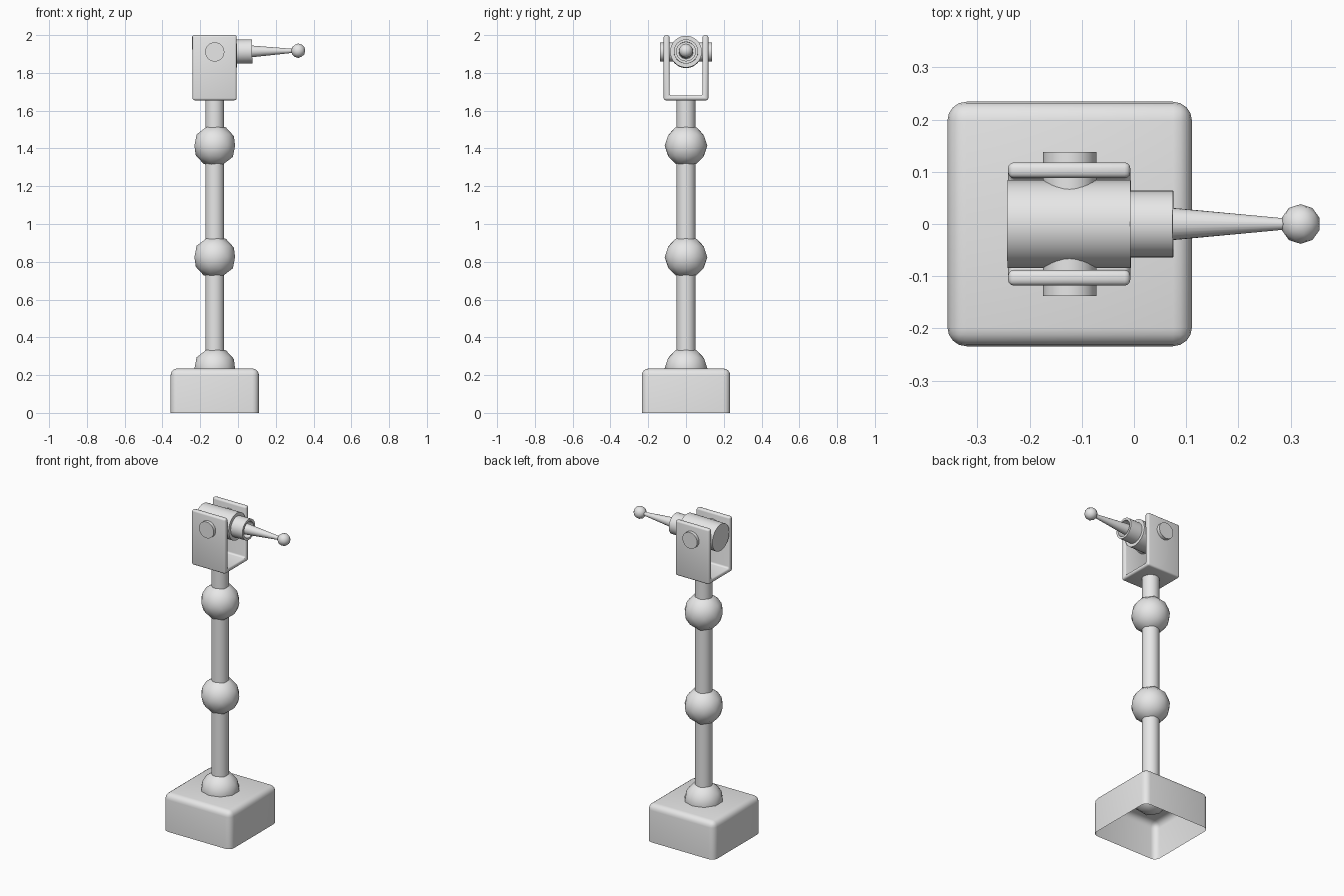
import bpy, bmesh, math
from mathutils import Matrix, Vector

cube = bpy.data.objects.get("Cube")
if cube:
    bpy.data.objects.remove(cube, do_unlink=True)

CX = -0.123                       # column axis
PIVOT = Vector((CX, 0, 1.911))    # hinge pin centre
TILT = Matrix.Rotation(math.radians(-0.8), 4, 'Y')

grey = bpy.data.materials.new("light grey")
grey.use_nodes = True
grey.diffuse_color = (0.8, 0.8, 0.8, 1)
grey.node_tree.nodes["Principled BSDF"].inputs["Base Color"].default_value = (0.8, 0.8, 0.8, 1)


def finish(name, bm, matrix=None, angle=35):
    """Turn a bmesh into a smooth-shaded object."""
    if matrix:
        bmesh.ops.transform(bm, matrix=matrix, verts=bm.verts)
    bmesh.ops.recalc_face_normals(bm, faces=bm.faces)
    mesh = bpy.data.meshes.new(name)
    bm.to_mesh(mesh)
    bm.free()
    mesh.materials.append(grey)
    ob = bpy.data.objects.new(name, mesh)
    bpy.context.collection.objects.link(ob)
    bpy.ops.object.select_all(action='DESELECT')
    ob.select_set(True)
    bpy.context.view_layer.objects.active = ob
    bpy.ops.object.shade_smooth_by_angle(angle=math.radians(angle))
    return ob


def lathe(name, profile, matrix, segments=32):
    """Spin (radius, height) points around local z."""
    bm = bmesh.new()
    verts = [bm.verts.new((r, 0, z)) for r, z in profile]
    edges = [bm.edges.new(pair) for pair in zip(verts, verts[1:])]
    bmesh.ops.spin(bm, geom=verts + edges, cent=(0, 0, 0), axis=(0, 0, 1),
                   angle=math.tau, steps=segments, use_duplicate=False)
    bmesh.ops.remove_doubles(bm, verts=bm.verts, dist=1e-5)
    return finish(name, bm, matrix)


def ball(name, radius, matrix):
    bm = bmesh.new()
    bmesh.ops.create_icosphere(bm, subdivisions=2, radius=radius)
    return finish(name, bm, matrix, 60)


def rod(radius, z0, z1):
    return [(0, z0), (radius, z0), (radius, z1), (0, z1)]


# Hollow base, open underneath
bm = bmesh.new()
bmesh.ops.create_cube(bm, size=1)
bmesh.ops.transform(bm, verts=bm.verts,
                    matrix=Matrix.Translation((CX, 0, 0.1175)) @ Matrix.Diagonal((0.468, 0.468, 0.235, 1)))
bmesh.ops.delete(bm, geom=[f for f in bm.faces if f.normal.z < -0.5], context='FACES')
bmesh.ops.bevel(bm, geom=[e for e in bm.edges if not e.is_boundary], offset=0.036,
                segments=4, profile=0.5, affect='EDGES')
finish("base", bm)

# Column and ball joints
lathe("column", rod(0.05, 0.235, 1.67), Matrix.Translation((CX, 0, 0)), 24)
for name, z in (("base_joint", 0.235), ("lower_joint", 0.825), ("upper_joint", 1.415)):
    ball(name, 0.113, Matrix.Translation((CX, 0, z)))

# U-shaped bracket: profile in the y-z plane, extruded along x
half = [(0.118, 1.655), (0.118, 2.0), (0.088, 2.0), (0.088, 1.68)]
outline = half + [(-y, z) for y, z in reversed(half)]
bm = bmesh.new()
face = bm.faces.new([bm.verts.new((-0.241, y, z)) for y, z in outline])
ext = bmesh.ops.extrude_face_region(bm, geom=[face])
bmesh.ops.translate(bm, vec=(0.234, 0, 0),
                    verts=[v for v in ext["geom"] if isinstance(v, bmesh.types.BMVert)])
bmesh.ops.recalc_face_normals(bm, faces=bm.faces)
bmesh.ops.bevel(bm, geom=list(bm.edges), offset=0.011, segments=3, profile=0.5, affect='EDGES')
finish("bracket", bm)

# Hinge pin across the bracket
lathe("hinge_pin", rod(0.051, -0.138, 0.138),
      Matrix.Translation(PIVOT) @ Matrix.Rotation(math.pi / 2, 4, 'X'), 24)

# Slightly raised arm: local z runs along +x from the pivot
arm = Matrix.Translation(PIVOT) @ TILT @ Matrix.Rotation(math.pi / 2, 4, 'Y')
lathe("barrel", rod(0.084, -0.119, 0.117), arm)
lathe("collar", [(0.064, 0.11), (0.064, 0.198), (0.05, 0.198), (0.05, 0.11)], arm)
lathe("needle", [(0, 0.11), (0.039, 0.11), (0.010, 0.42), (0, 0.42)], arm, 24)
ball("tip_ball", 0.038, arm @ Matrix.Translation((0, 0, 0.442))
     @ Matrix.Rotation(-math.pi / 2, 4, 'Y'))
